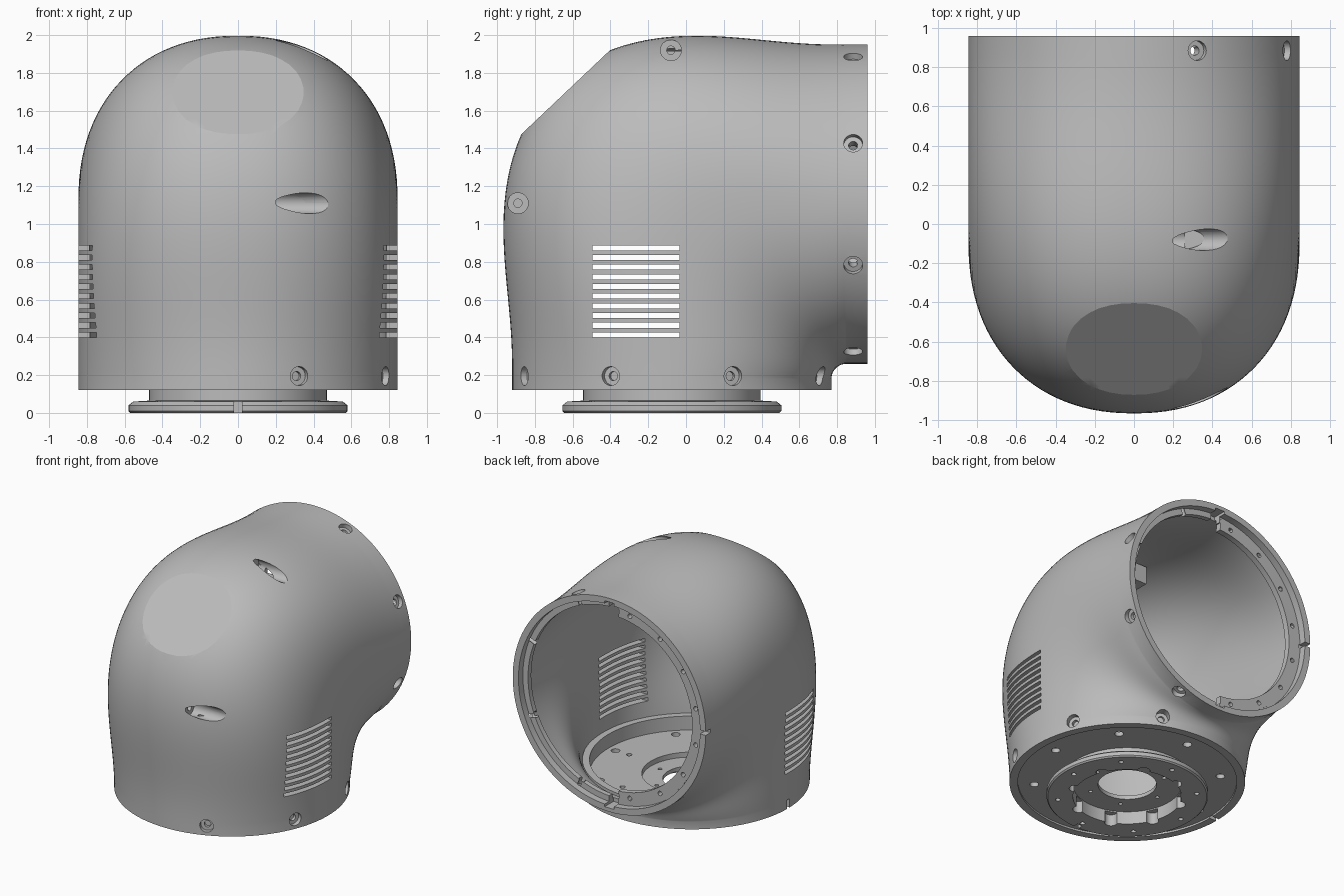
import bpy, bmesh
from math import sin, cos, pi, radians, copysign
from mathutils import Vector, Matrix

if "Cube" in bpy.data.objects:
    bpy.data.objects.remove(bpy.data.objects["Cube"])

grey = bpy.data.materials.new("housing grey")
grey.use_nodes = True
grey.diffuse_color = (0.5, 0.5, 0.5, 1)
grey.node_tree.nodes["Principled BSDF"].inputs["Base Color"].default_value = (0.5, 0.5, 0.5, 1)

RADIUS, WALL = 0.845, 0.06
AXIS_Y, AXIS_Z = -0.075, 1.105        # axes of the upright and the level tube
HINGE = Vector((0, 0.85, 0.18))       # every elbow section swings about this line
FLAT_POINT = Vector((0, -0.64, 1.695))
FLAT_NORMAL = Vector((0, -0.688, 0.726)).normalized()


def loft(bm, rings, closed=False):
    """Skin a list of rings; cap the ends unless the rings form a loop."""
    vs = [[bm.verts.new(p) for p in ring] for ring in rings]
    n = len(vs[0])
    pairs = list(zip(vs, vs[1:])) + ([(vs[-1], vs[0])] if closed else [])
    for a, b in pairs:
        for i in range(n):
            j = (i + 1) % n
            bm.faces.new((a[i], a[j], b[j], b[i]))
    if not closed:
        bm.faces.new(vs[0])
        bm.faces.new(vs[-1])


def finish(bm, name):
    bmesh.ops.recalc_face_normals(bm, faces=bm.faces[:])
    mesh = bpy.data.meshes.new(name)
    bm.to_mesh(mesh)
    bm.free()
    mesh.materials.append(grey)
    ob = bpy.data.objects.new(name, mesh)
    bpy.context.collection.objects.link(ob)
    return ob


def box(bm, centre, size):
    bmesh.ops.create_cube(bm, size=1, matrix=Matrix.Translation(centre) @ Matrix.Diagonal((*size, 1)))


def drill(bm, start, direction, steps, n=32):
    """Stepped round cutter given as (radius, depth) pairs."""
    turn = Vector(direction).to_track_quat('Z', 'Y')
    loft(bm, [[Vector(start) + turn @ Vector((r * cos(2 * pi * i / n), r * sin(2 * pi * i / n), d))
               for i in range(n)] for r, d in steps])


def cut(ob, cutter):
    mod = ob.modifiers.new("cut", 'BOOLEAN')
    mod.operation, mod.solver, mod.object = 'DIFFERENCE', 'EXACT', cutter
    mod.use_self = True
    bpy.context.view_layer.objects.active = ob
    bpy.ops.object.modifier_apply(modifier=mod.name)


def smooth(ob):
    bpy.ops.object.select_all(action='DESELECT')
    ob.select_set(True)
    bpy.context.view_layer.objects.active = ob
    bpy.ops.object.shade_smooth_by_angle(angle=radians(20))


# Elbow shell: one wall lofted outside, over the rim, and back inside
SIDES, STEPS = 112, 56


def section(angle, inset):
    out = Vector((0, -cos(angle), sin(angle)))
    bend = max(0, sin(2 * angle))
    near = 0.08 + inset
    far = 1.77 + 0.42 * bend ** 2.2 - inset
    power = 2 / (2 + 0.27 * bend)     # sections grow slightly squarer through the bend
    ring = []
    for i in range(SIDES):
        c, s = cos(2 * pi * i / SIDES), sin(2 * pi * i / SIDES)
        along, across = copysign(abs(c) ** power, c), copysign(abs(s) ** power, s)
        p = HINGE + out * ((near + far) / 2 + (far - near) / 2 * along)
        p.x = (RADIUS - inset) * across
        if inset:
            over = (p - FLAT_POINT).dot(FLAT_NORMAL) + inset
            p -= FLAT_NORMAL * max(0, over)
        ring.append(p)
    return ring


def foot(z, r):
    return [Vector((r * sin(2 * pi * i / SIDES), AXIS_Y - r * cos(2 * pi * i / SIDES), z))
            for i in range(SIDES)]


def mouth(y, r):
    return [Vector((r * sin(2 * pi * i / SIDES), y, AXIS_Z + r * cos(2 * pi * i / SIDES)))
            for i in range(SIDES)]


angles = [pi / 2 * i / STEPS for i in range(STEPS + 1)]
rim = [(0.96, RADIUS), (0.96, 0.795), (0.905, 0.795), (0.905, 0.75), (0.865, 0.75),
       (0.865, RADIUS - WALL)]
rings = [foot(0.12, RADIUS)] + [section(a, 0) for a in angles]
rings += [mouth(y, r) for y, r in rim]
rings += [section(a, WALL) for a in reversed(angles)] + [foot(0.12, RADIUS - WALL)]
bm = bmesh.new()
loft(bm, rings, closed=True)

# Flat facet on the shoulder of the dome
bmesh.ops.bisect_plane(bm, geom=bm.verts[:] + bm.edges[:] + bm.faces[:], dist=1e-5,
                       plane_co=FLAT_POINT, plane_no=FLAT_NORMAL)
for v in bm.verts:
    v.co -= FLAT_NORMAL * max(0, (v.co - FLAT_POINT).dot(FLAT_NORMAL))
shell = finish(bm, "elbow_shell")

# Stepped inner bosses behind the two sideways screws
bm = bmesh.new()
box(bm, (0.07, -0.84, 1.11), (0.38, 0.13, 0.15))
box(bm, (0.15, -0.815, 1.11), (0.5, 0.09, 0.14))
front_boss = finish(bm, "front_screw_boss")
bm = bmesh.new()
box(bm, (0.07, -0.08, 1.845), (0.38, 0.15, 0.14))
box(bm, (0.15, -0.08, 1.82), (0.5, 0.14, 0.08))
top_boss = finish(bm, "top_screw_boss")

# Wide bolting ledge on one half of the rear mouth
bm = bmesh.new()
loft(bm, [[Vector((-r * sin(pi * i / 48), y, AXIS_Z + r * cos(pi * i / 48)))
           for r, y in ((0.69, 0.862), (0.69, 0.908), (0.78, 0.908), (0.78, 0.862))]
          for i in range(1, 48)])
ledge = finish(bm, "rear_half_ledge")
bm = bmesh.new()
for i in range(8):
    a = pi * (i + 0.5) / 8
    drill(bm, (-0.735 * sin(a), 0.8, AXIS_Z + 0.735 * cos(a)), (0, 1, 0), [(0.018, 0), (0.018, 0.2)])
ledge_cutter = finish(bm, "ledge_cutter")

# Cutters for the shell: vents, screw holes and rim notches
bm = bmesh.new()
for i in range(10):
    box(bm, (0, -0.265, 0.413 + 0.0512 * i), (2, 0.46, 0.027))
screw = [(0.05, -0.05), (0.05, 0.035), (0.024, 0.035), (0.024, 0.12)]
for deg in (-67.5, -22.5, 22.5, 67.5):
    c, s = cos(radians(deg)), sin(radians(deg))
    drill(bm, (RADIUS * c, AXIS_Y + RADIUS * s, 0.195), (-c, -s, 0), screw)
    drill(bm, (RADIUS * c, 0.885, AXIS_Z + RADIUS * s), (-c, 0, -s), screw)
box(bm, (-0.82, AXIS_Y, 0.14), (0.12, 0.03, 0.1))
box(bm, (-0.82, 0.95, AXIS_Z), (0.12, 0.1, 0.03))
for side in (-1, 1):
    box(bm, (0, 0.93, AXIS_Z + side * 0.765), (0.08, 0.16, 0.1))
shell_cutter = finish(bm, "shell_cutter")

bm = bmesh.new()
for y, z in ((-0.89, 1.11), (-0.08, 1.92)):
    drill(bm, (1, y, z), (-1, 0, 0), [(0.055, 0), (0.055, 0.8), (0.022, 0.8), (0.022, 0.88)])
side_cutter = finish(bm, "side_screw_cutter")

# Turned base: floor plate with raised edge, neck and mounting flange
profile = [(0.21, 0.10), (0.39, 0.10), (0.39, 0), (0.57, 0), (0.58, 0.01), (0.58, 0.04),
           (0.555, 0.06), (0.47, 0.065), (0.47, 0.135), (0.787, 0.135), (0.787, 0.28),
           (0.735, 0.28), (0.735, 0.17), (0.36, 0.17), (0.36, 0.13), (0.21, 0.13)]
bm = bmesh.new()
loft(bm, [foot(z, r) for r, z in profile], closed=True)
base = finish(bm, "base_flange")

# Cutters for the base: bolt circles, pockets and key notch
bm = bmesh.new()
for count, phase, circle, r, low, high in ((8, 0, 0.67, 0.032, 0.1, 0.3),
                                           (8, 0, 0.50, 0.018, -0.1, 0.05),
                                           (8, 0.5, 0.39, 0.045, -0.1, 0.09),
                                           (6, 0, 0.28, 0.015, 0.05, 0.2),
                                           (6, 0, 0.55, 0.02, 0.15, 0.3)):
    for i in range(count):
        a = 2 * pi * (i + phase) / count
        drill(bm, (circle * cos(a), AXIS_Y + circle * sin(a), low), (0, 0, 1),
              [(r, 0), (r, high - low)])
box(bm, (0, AXIS_Y - 0.57, 0.02), (0.045, 0.08, 0.09))
base_cutter = finish(bm, "base_cutter")

for part, cutters in ((shell, (shell_cutter, side_cutter)), (front_boss, (side_cutter,)),
                      (top_boss, (side_cutter,)), (ledge, (ledge_cutter,)), (base, (base_cutter,))):
    for cutter in cutters:
        cut(part, cutter)
    smooth(part)
for cutter in (shell_cutter, side_cutter, ledge_cutter, base_cutter):
    bpy.data.objects.remove(cutter)
